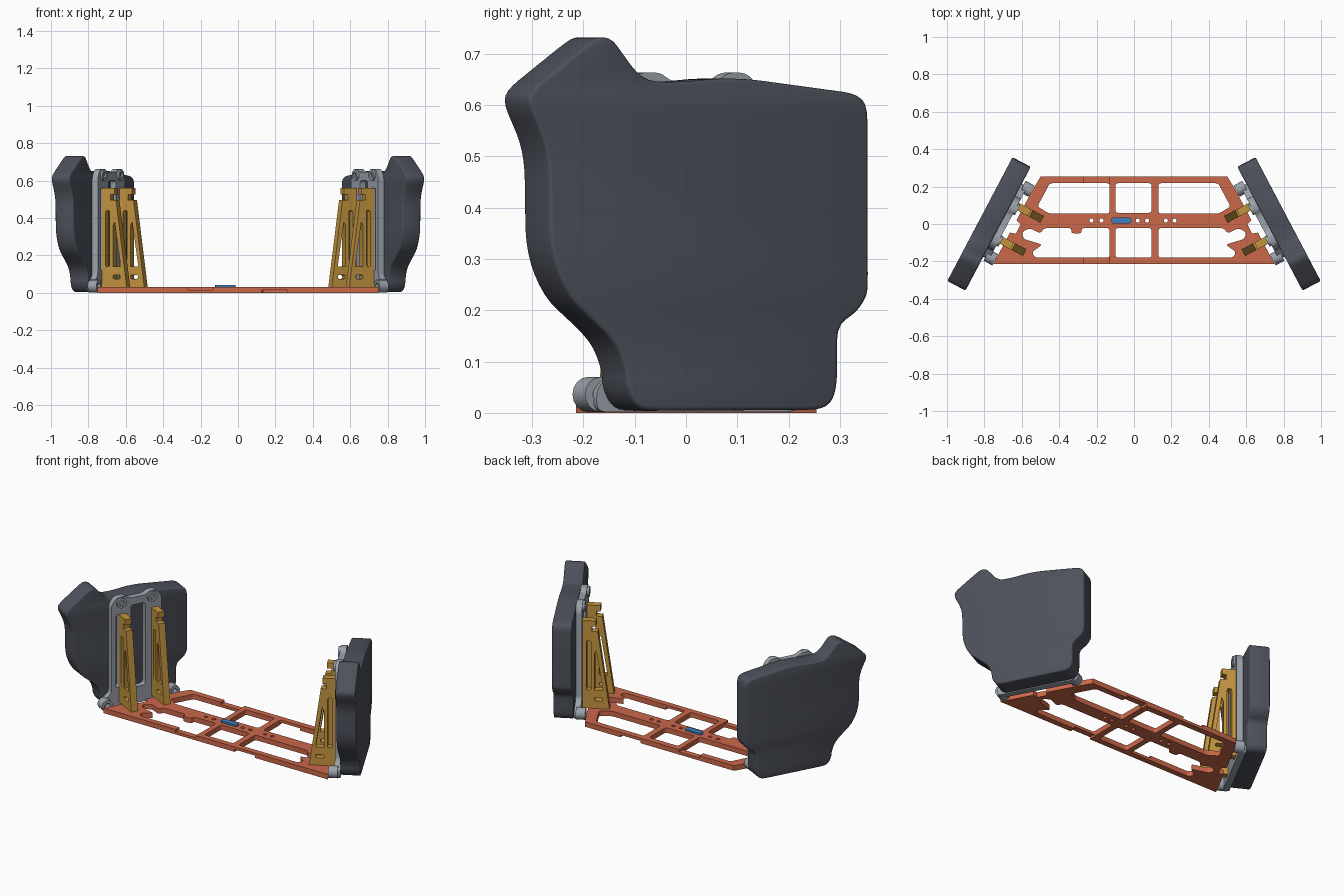
import bpy, bmesh, math
from mathutils import Matrix, Vector

if "Cube" in bpy.data.objects:
    bpy.data.objects.remove(bpy.data.objects["Cube"])

def material(name, rgb):
    m = bpy.data.materials.new(name)
    m.diffuse_color = (*rgb, 1)
    m.use_nodes = True
    m.node_tree.nodes["Principled BSDF"].inputs["Base Color"].default_value = m.diffuse_color
    return m

DARK = material("charcoal", (0.074, 0.082, 0.104))
ORANGE = material("terracotta", (0.60, 0.138, 0.068))
GOLD = material("gold", (0.55, 0.30, 0.05))
BLUE = material("blue", (0.05, 0.216, 0.52))
GREY = material("light_grey", (0.33, 0.36, 0.41))

# Side frame: N points outward from the panel, T runs along it toward the back
A = math.radians(27.8)
N = Vector((math.cos(A), math.sin(A), 0))
T = Vector((-math.sin(A), math.cos(A), 0))
Z = Vector((0, 0, 1))
MIRROR = Matrix.Scale(-1, 4, (1, 0, 0))

def frame(a, b, c):
    return Matrix((a, b, c)).transposed().to_4x4()

PANEL = frame(T, Z, N)       # outline in (t, z), depth along n
FIN = frame(N, Z, -T)        # outline in (n, z), depth along -t
FLAT = Matrix.Identity(4)    # outline in (x, y), depth along z

def rounded(pts, r, seg=4):
    """Round every corner of a polygon."""
    out, pts = [], [Vector(p) for p in pts]
    for i, p in enumerate(pts):
        a, b = pts[i - 1] - p, pts[(i + 1) % len(pts)] - p
        s = p + a.normalized() * min(r, a.length * 0.48)
        e = p + b.normalized() * min(r, b.length * 0.48)
        for k in range(seg + 1):
            u = k / seg
            out.append(s * (1 - u) ** 2 + p * 2 * u * (1 - u) + e * u * u)
    return out

def circle(x, y, r, n=16):
    return [(x + r * math.cos(2 * math.pi * i / n), y + r * math.sin(2 * math.pi * i / n)) for i in range(n)]

def rect(x0, x1, y0, y1):
    return [(x0, y0), (x1, y0), (x1, y1), (x0, y1)]

def prism(name, mat, loops, lo, hi, mtx, bevel=0.0, mirror=False):
    """Extrude an outline (first loop) with holes (other loops) from lo to hi."""
    cu = bpy.data.curves.new(name, 'CURVE')
    cu.dimensions, cu.fill_mode = '2D', 'BOTH'
    cu.extrude = (hi - lo) / 2 - bevel
    cu.bevel_depth, cu.offset, cu.bevel_resolution = bevel, -bevel, 2
    for loop in loops:
        sp = cu.splines.new('POLY')
        sp.points.add(len(loop) - 1)
        for q, p in zip(sp.points, loop):
            q.co = (p[0], p[1], 0, 1)
        sp.use_cyclic_u = True
    tmp = bpy.data.objects.new(name, cu)
    bpy.context.collection.objects.link(tmp)
    bpy.context.view_layer.update()
    src = bpy.data.meshes.new_from_object(tmp.evaluated_get(bpy.context.evaluated_depsgraph_get()))
    bpy.data.objects.remove(tmp)
    result = None
    for side in ((1, -1) if mirror else (1,)):
        me = src.copy()
        bm = bmesh.new()
        bm.from_mesh(me)
        bmesh.ops.remove_doubles(bm, verts=bm.verts, dist=1e-5)
        m = mtx @ Matrix.Translation((0, 0, (lo + hi) / 2))
        bm.transform(m if side == 1 else MIRROR @ m)
        bmesh.ops.recalc_face_normals(bm, faces=bm.faces)
        bm.to_mesh(me)
        bm.free()
        me.materials.clear()
        me.materials.append(mat)
        label = name if not mirror else ("right_" if side == 1 else "left_") + name
        result = bpy.data.objects.new(label, me)
        bpy.context.collection.objects.link(result)
        bpy.ops.object.select_all(action='DESELECT')
        result.select_set(True)
        bpy.context.view_layer.objects.active = result
        bpy.ops.object.shade_smooth_by_angle(angle=math.radians(35))
    return result

# Large side panels: silhouette given as (y, z) of the outer face
sil = [(-.308, .605), (-.298, .632), (-.188, .721), (-.168, .733), (-.143, .730), (-.126, .708),
       (-.096, .665), (-.067, .645), (.0, .645), (.07, .652), (.13, .65), (.335, .622), (.356, .60),
       (.357, .24), (.352, .222), (.334, .195), (.297, .17), (.297, .055), (.287, .02),
       (.264, .006), (-.08, .004), (-.10, .018), (-.114, .05), (-.116, .084), (-.134, .133),
       (-.169, .17), (-.223, .22), (-.252, .279), (-.264, .337), (-.266, .483), (-.276, .532)]
panel = [((y - 0.741 * N.y) / T.y, z) for y, z in sil]
prism("side_panel", DARK, [rounded(panel, 0.03, 3)], 0.631, 0.741, PANEL, 0.008, True)

# Grey backing frame with a central slot, ears on top and feet below
back = [(-.53, .002), (-.53, .05), (-.475, .09), (-.475, .62), (-.445, .662), (-.39, .664), (-.365, .645),
        (-.265, .645), (-.24, .664), (-.195, .662), (-.165, .62), (-.165, .09), (-.09, .05), (-.09, .002)]
slots = [rounded(rect(-.355, -.265, .10, .60), .02), rounded(rect(-.445, -.425, .12, .56), .01)]
prism("backing_frame", GREY, [rounded(back, .02)] + slots, 0.597, 0.632, PANEL, 0, True)
for name, t, z, r, n0 in (("front_ear", -.415, .63, .03, .585), ("rear_ear", -.225, .63, .03, .585),
                          ("front_foot", -.515, .036, .034, .567), ("rear_foot", -.10, .036, .034, .567)):
    prism(name, GREY, [circle(t, z, r), circle(t, z, r * .5)], n0, .62, PANEL, 0, True)

# Gold support fins with triangular windows and a hooked top
fin = [(.447, .03), (.597, .03), (.597, .56), (.522, .56), (.522, .525), (.545, .525), (.545, .495), (.512, .495)]
fin_holes = [[(.483, .14), (.53, .14), (.53, .36), (.52, .38)],
             rounded(rect(.55, .575, .14, .44), .01),
             rounded(rect(.485, .53, .075, .095), .008)]
for name, t in (("front_fin", -.408), ("rear_fin", -.207)):
    prism(name, GOLD, [fin] + fin_holes, -t - .02, -t + .02, FIN, 0, True)

# Base plate: trapezoid with edge notches and window cut-outs
edge = [(.565, -.54), (.565, -.35), (.535, -.34), (.535, -.285), (.565, -.275),
        (.565, -.10), (.56, -.008)]
right = [(N * n + T * t).xy[:] for n, t in edge]
outline = right + [(-x, y) for x, y in reversed(right)]
rear_win = [(.131, .218), (.45, .218), (.516, .094), (.455, .056), (.131, .056)]
front_win = [(.131, -.022), (.48, -.022), (.50, -.05), (.56, -.022), (.60, -.045), (.59, -.08),
             (.49, -.11), (.545, -.15), (.53, -.18), (.131, -.18)]
tab = [(-.335, -.022), (-.335, -.05), (-.28, -.05), (-.28, -.022)]
left_win = [(-x, y) for x, y in front_win]
left_win = left_win[:1] + tab[::-1] + left_win[1:]
holes = [rounded(w, .015) for w in (rear_win, [(-x, y) for x, y in rear_win], front_win,
         left_win, rect(-.099, .094, .06, .218), rect(-.099, .094, -.18, -.022))]
holes += [circle(x, .018, .011) for x in (-.227, -.174, .02, .07, .17, .217)]
base = prism("base_plate", ORANGE, [outline] + holes, 0, .03, FLAT)

# Half-height steps in the long rails
bm = bmesh.new()
for x, z in ((-.20, .03), (.195, 0)):
    for y in (.24, -.20):
        m = Matrix.Translation((x, y, z)) @ Matrix.Diagonal((.135, .06, .028, 1))
        bmesh.ops.create_cube(bm, size=1, matrix=m)
me = bpy.data.meshes.new("rail_cutter")
bm.to_mesh(me)
bm.free()
cutter = bpy.data.objects.new("rail_cutter", me)
bpy.context.collection.objects.link(cutter)
cutter.hide_render = True
cutter.hide_set(True)
mod = base.modifiers.new("rail_steps", 'BOOLEAN')
mod.operation, mod.solver, mod.object = 'DIFFERENCE', 'EXACT', cutter
bpy.context.view_layer.objects.active = base
bpy.ops.object.modifier_apply(modifier=mod.name)
bpy.data.objects.remove(cutter)

# Blue key on the centre bar
prism("centre_key", BLUE, [rounded(rect(-.122, -.013, .002, .035), .016)], .028, .041, FLAT)
